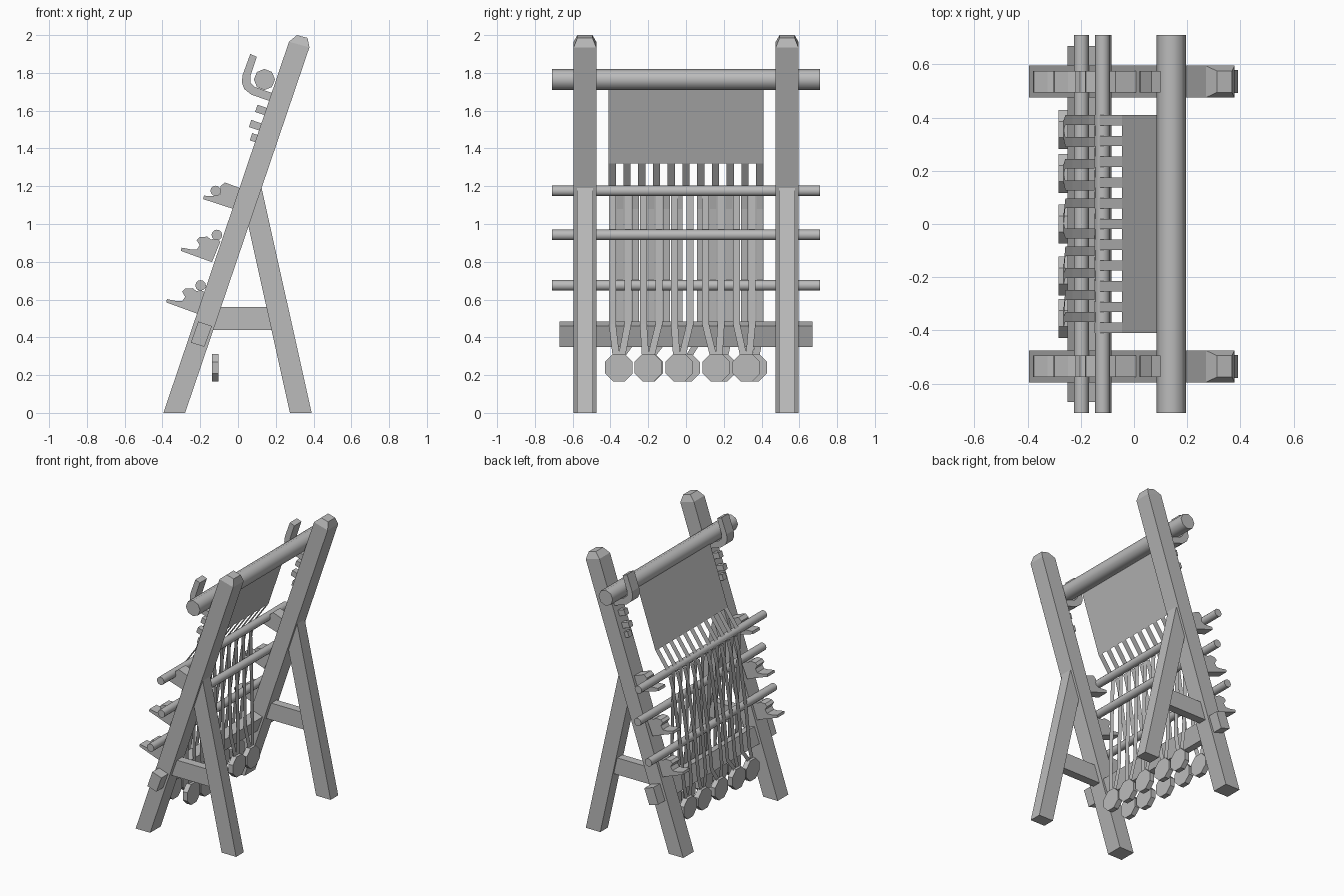
import bpy, bmesh, math
from mathutils import Vector

cube = bpy.data.objects.get("Cube")
if cube:
    bpy.data.objects.remove(cube)

grey = bpy.data.materials.new("plain_grey")
grey.use_nodes = True
colour = (0.5, 0.5, 0.5, 1)
grey.diffuse_color = colour
grey.node_tree.nodes["Principled BSDF"].inputs["Base Color"].default_value = colour


def finish(name, bm, smooth=False):
    mesh = bpy.data.meshes.new(name)
    bmesh.ops.recalc_face_normals(bm, faces=bm.faces)
    bm.to_mesh(mesh)
    bm.free()
    obj = bpy.data.objects.new(name, mesh)
    bpy.context.collection.objects.link(obj)
    mesh.materials.append(grey)
    if smooth:
        bpy.ops.object.select_all(action='DESELECT')
        obj.select_set(True)
        bpy.context.view_layer.objects.active = obj
        bpy.ops.object.shade_smooth_by_angle(angle=math.radians(50))
    return obj


def add_loft(bm, loops):
    """Closed solid through loops of points."""
    rings = [[bm.verts.new(p) for p in loop] for loop in loops]
    n = len(rings[0])
    for a, b in zip(rings, rings[1:]):
        for i in range(n):
            j = (i + 1) % n
            bm.faces.new((a[i], a[j], b[j], b[i]))
    bm.faces.new(rings[0])
    bm.faces.new(rings[-1])


def prism(name, pts, y0, y1):
    """Side profile extruded across the width."""
    bm = bmesh.new()
    add_loft(bm, [[(x, y, z) for x, z in pts] for y in (y0, y1)])
    return finish(name, bm)


def pair(name, pts, half):
    for side, y in (("left", -SIDE_Y), ("right", SIDE_Y)):
        prism(f"{name}_{side}", pts, y - half, y + half)


def rod(name, x, z, r, half, sides):
    bm = bmesh.new()
    ring = [(x + r * math.cos(2 * math.pi * i / sides),
             z + r * math.sin(2 * math.pi * i / sides)) for i in range(sides)]
    add_loft(bm, [[(px, y, pz) for px, pz in ring] for y in (-half, half)])
    finish(name, bm, True)


def add_strip(bm, path, width):
    """Flat thread along a path of (x, y, z)."""
    rows = [[bm.verts.new((x, y + s * width / 2, z)) for s in (-1, 1)]
            for x, y, z in path]
    for a, b in zip(rows, rows[1:]):
        bm.faces.new((a[0], a[1], b[1], b[0]))


SIDE_Y = 0.535

# Leaning posts with tapered tips
for side, y in (("left", -SIDE_Y), ("right", SIDE_Y)):
    bm = bmesh.new()
    sections = [((-0.395, 0), (-0.28, 0), 0.06),
                ((0.27, 1.965), (0.378, 1.935), 0.06),
                ((0.312, 2.0), (0.368, 1.985), 0.04)]
    add_loft(bm, [[(f[0], y - h, f[1]), (b[0], y - h, b[1]),
                   (b[0], y + h, b[1]), (f[0], y + h, f[1])]
                  for f, b, h in sections])
    finish("post_" + side, bm)

# Rear legs and braces
pair("rear_leg", [(0.275, 0), (0.39, 0), (0.125, 1.19), (0.055, 0.99)], 0.043)
pair("brace", [(-0.17, 0.44), (0.18, 0.44), (0.155, 0.56), (-0.13, 0.56)], 0.03)

# Hooks carrying the cloth beam
pair("beam_hook", [(0.065, 1.9), (0.025, 1.79), (0.02, 1.75), (0.033, 1.715),
                   (0.07, 1.685), (0.17, 1.65), (0.19, 1.69), (0.09, 1.725),
                   (0.065, 1.75), (0.066, 1.785), (0.1, 1.885)], 0.04)

# Small pegs on the post fronts
along = Vector((0.32, 0.947))
out = Vector((-0.947, 0.32))
for n, (x, z) in enumerate([(0.118, 1.605), (0.085, 1.525), (0.09, 1.455)]):
    c = Vector((x, z))
    pair(f"peg_{n}", [c + along * a + out * b for a, b in
                      ((-0.02, -0.035), (0.02, -0.035), (0.02, 0.022), (-0.02, 0.022))], 0.02)

# Notched brackets
notched = [(-0.38, 0.585), (-0.215, 0.525), (-0.17, 0.635), (-0.195, 0.65),
           (-0.22, 0.645), (-0.24, 0.66), (-0.28, 0.658), (-0.296, 0.642),
           (-0.28, 0.615), (-0.295, 0.592), (-0.325, 0.592), (-0.376, 0.602)]
for level, (dx, dz) in (("low", (0, 0)), ("middle", (0.077, 0.273))):
    pair("bracket_" + level, [(x + dx, z + dz) for x, z in notched], 0.04)
pair("bracket_top", [(-0.185, 1.132), (-0.025, 1.08), (0.01, 1.19), (-0.07, 1.22),
                     (-0.092, 1.2), (-0.092, 1.16), (-0.12, 1.147), (-0.18, 1.15)], 0.04)

# Cloth beam, rods and lower bar
rod("cloth_beam", 0.14, 1.765, 0.056, 0.71, 8)
for name, x, z in (("top", -0.118, 1.175), ("middle", -0.112, 0.942), ("low", -0.198, 0.675)):
    rod("rod_" + name, x, z, 0.028, 0.71, 12)
prism("lower_bar", [(-0.25, 0.372), (-0.178, 0.35), (-0.138, 0.46), (-0.21, 0.484)],
      -0.67, 0.67)

# Woven cloth and its fringe
bm = bmesh.new()
add_strip(bm, [(0.1, 0, 1.75), (-0.045, 0, 1.32)], 0.82)
for k in range(-5, 6):
    y = 0.078 * k
    add_strip(bm, [(-0.045, y, 1.32), (-0.148, y, 1.175)], 0.038)
finish("cloth", bm)

# Two layers of warp threads gathered onto weights
back_weights = [-0.355, -0.2, -0.035, 0.16, 0.32]
front_weights = [-0.355, -0.195, 0, 0.19, 0.355]
back_path = [(-0.148, 1.175), (-0.141, 0.942), (-0.13, 0.47)]
front_path = [(-0.148, 1.16), (-0.17, 1.08), (-0.231, 0.675), (-0.258, 0.4)]
layers = (("back", back_weights, back_path, -0.12, 0),
          ("front", front_weights, front_path, -0.265, 0.041))
for layer, weights, path, weight_x, shift in layers:
    bm = bmesh.new()
    for k in range(10):
        y = -0.39 + 0.0822 * k + shift
        if shift and k in (4, 5):
            y += -0.016 if k == 4 else 0.016
        end = weights[k // 2] + (0.015 if k % 2 else -0.015)
        add_strip(bm, [(x, y, z) for x, z in path] + [(weight_x, end, 0.3)], 0.037)
    finish(layer + "_threads", bm)
    for n, y in enumerate(weights):
        bm = bmesh.new()
        r = 0.073 / math.cos(math.pi / 8)
        angles = [math.pi / 8 + math.pi / 4 * i for i in range(8)]
        add_loft(bm, [[(weight_x + dx, y + r * math.cos(a), 0.24 + r * math.sin(a))
                       for a in angles] for dx in (-0.018, 0.018)])
        finish(f"{layer}_weight_{n}", bm)
